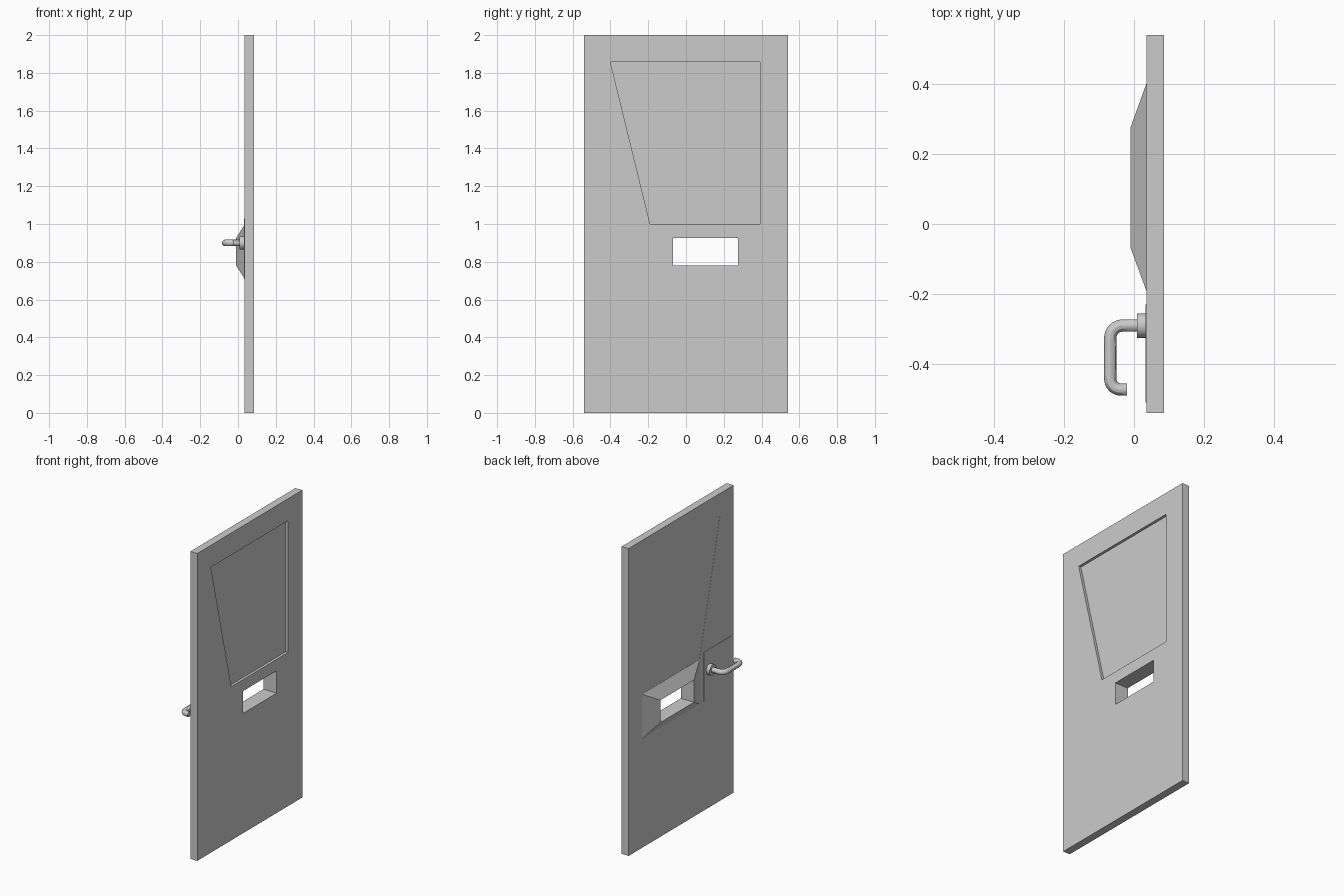
import bpy, bmesh
from mathutils import Vector

if "Cube" in bpy.data.objects:
    bpy.data.objects.remove(bpy.data.objects["Cube"])

BACK, FRONT = 0.035, 0.085   # door faces along x


def mesh_object(name, bm):
    bmesh.ops.recalc_face_normals(bm, faces=bm.faces)
    me = bpy.data.meshes.new(name)
    bm.to_mesh(me)
    bm.free()
    ob = bpy.data.objects.new(name, me)
    bpy.context.collection.objects.link(ob)
    return ob


def rect(y0, y1, z0, z1):
    return [(y0, z0), (y1, z0), (y1, z1), (y0, z1)]


def prism(name, outline, x0, x1):
    """Extrude a (y, z) outline along x."""
    bm = bmesh.new()
    face = bm.faces.new([bm.verts.new((x0, y, z)) for y, z in outline])
    ext = bmesh.ops.extrude_face_region(bm, geom=[face])
    moved = [v for v in ext["geom"] if isinstance(v, bmesh.types.BMVert)]
    bmesh.ops.translate(bm, verts=moved, vec=Vector((x1 - x0, 0, 0)))
    return mesh_object(name, bm)


def cut(target, cutter):
    mod = target.modifiers.new("cut", "BOOLEAN")
    mod.operation = "DIFFERENCE"
    mod.solver = "EXACT"
    mod.object = cutter
    bpy.context.view_layer.objects.active = target
    bpy.ops.object.modifier_apply(modifier=mod.name)
    bpy.data.objects.remove(cutter)


# Door slab with window and slot openings
window = [(-0.19, 1.0), (0.393, 1.0), (0.393, 1.857), (-0.40, 1.857)]
slot = rect(-0.068, 0.276, 0.78, 0.925)
door = prism("door_slab", rect(-0.54, 0.54, 0, 2), BACK, FRONT)
cut(door, prism("window_cutter", window, 0.0, 0.12))
cut(door, prism("slot_cutter", slot, 0.0, 0.12))

# Window pane, nearly flush with the back and recessed at the front
prism("window_pane", window, BACK + 0.001, 0.068)

# Sloped surround of the slot on the back face
bm = bmesh.new()
loops = []
for x, outline in ((BACK, rect(-0.19, 0.40, 0.71, 0.998)), (-0.01, slot), (BACK, slot)):
    loops.append([bm.verts.new((x, y, z)) for y, z in outline])
for a, b in zip(loops, loops[1:] + loops[:1]):
    for i in range(4):
        j = (i + 1) % 4
        bm.faces.new((a[i], a[j], b[j], b[i]))
mesh_object("slot_surround", bm)

# Thin plate behind the handle
prism("handle_plate", rect(-0.51, -0.23, 0.71, 1.03), BACK - 0.002, BACK + 0.001)

# Round rosette
bpy.ops.mesh.primitive_cylinder_add(vertices=32, radius=0.035, depth=0.026,
                                    location=(0.022, -0.29, 0.9), rotation=(0, 1.5707963, 0))
rosette = bpy.context.object
rosette.name = "handle_rosette"
bpy.ops.object.shade_smooth_by_angle()

# Bent lever handle: (x, y), left handle offset, right handle offset
k = 0.02
path = [((0.02, -0.29), (k, 0), (-k, 0)),
        ((-0.032, -0.29), (k, 0), (-k, 0)),
        ((-0.068, -0.326), (0, k), (0, -k)),
        ((-0.068, -0.440), (0, k), (0, -k)),
        ((-0.035, -0.473), (-k, 0), (k / 4, 0)),
        ((-0.02, -0.473), (-k / 4, 0), (k, 0))]
cu = bpy.data.curves.new("lever_handle", "CURVE")
cu.dimensions = "3D"
cu.bevel_depth = 0.0175
cu.bevel_resolution = 4
cu.resolution_u = 8
cu.use_fill_caps = True
sp = cu.splines.new("BEZIER")
sp.bezier_points.add(len(path) - 1)
for p, (co, l, r) in zip(sp.bezier_points, path):
    p.handle_left_type = p.handle_right_type = "FREE"
    p.co = (co[0], co[1], 0.9)
    p.handle_left = p.co + Vector((l[0], l[1], 0))
    p.handle_right = p.co + Vector((r[0], r[1], 0))
lever = bpy.data.objects.new("lever_handle", cu)
bpy.context.collection.objects.link(lever)
bpy.ops.object.select_all(action="DESELECT")
lever.select_set(True)
bpy.context.view_layer.objects.active = lever
bpy.ops.object.convert(target="MESH")
bpy.ops.object.shade_smooth_by_angle()
